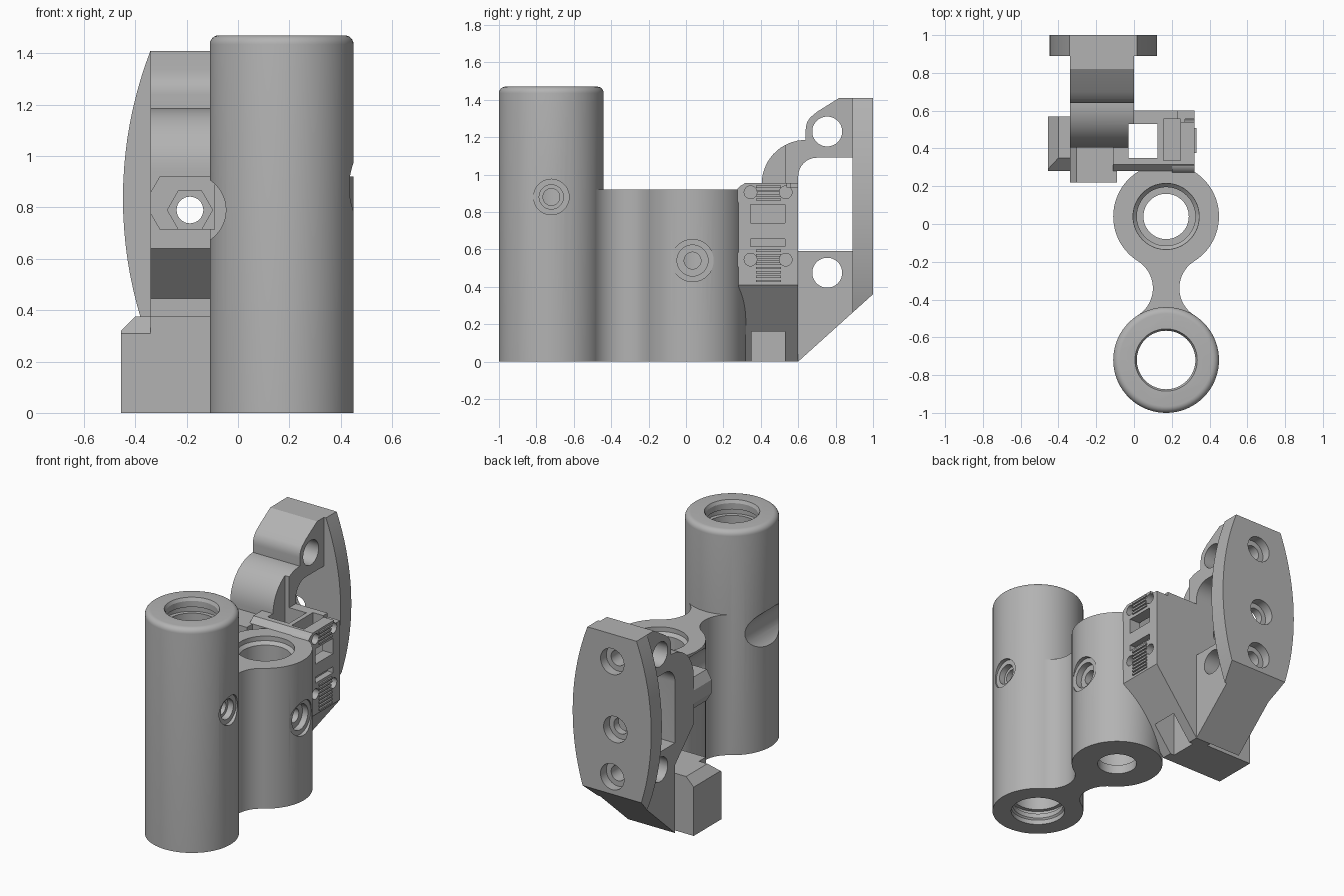
import bpy, bmesh, math
from mathutils import Vector

if "Cube" in bpy.data.objects:
    bpy.data.objects.remove(bpy.data.objects["Cube"], do_unlink=True)

grey = bpy.data.materials.new("plain_grey")
grey.use_nodes = True
colour = (0.45, 0.45, 0.45, 1)
grey.diffuse_color = colour
grey.node_tree.nodes["Principled BSDF"].inputs["Base Color"].default_value = colour


def place(axis, a, b, t):
    return {"x": (t, a, b), "y": (a, t, b), "z": (a, b, t)}[axis]


def finish(bm, name):
    bmesh.ops.recalc_face_normals(bm, faces=bm.faces[:])
    mesh = bpy.data.meshes.new(name)
    bm.to_mesh(mesh)
    bm.free()
    ob = bpy.data.objects.new(name, mesh)
    bpy.context.collection.objects.link(ob)
    mesh.materials.append(grey)
    return ob


def prism(name, axis, pts, lo, hi):
    bm = bmesh.new()
    rings = [[bm.verts.new(place(axis, a, b, t)) for a, b in pts] for t in (lo, hi)]
    n = len(pts)
    bm.faces.new(rings[0])
    bm.faces.new(rings[1][::-1])
    for i in range(n):
        j = (i + 1) % n
        bm.faces.new((rings[0][i], rings[0][j], rings[1][j], rings[1][i]))
    return finish(bm, name)


def arc(a, b, r, start, end, n):
    angles = [math.radians(start + (end - start) * i / n) for i in range(n + 1)]
    return [(a + r * math.cos(t), b + r * math.sin(t)) for t in angles]


def rod(name, axis, a, b, r, lo, hi, n=48):
    return prism(name, axis, arc(a, b, r, 0, 360, n)[:-1], lo, hi)


def box(name, x0, x1, y0, y1, z0, z1):
    return prism(name, "z", [(x0, y0), (x1, y0), (x1, y1), (x0, y1)], z0, z1)


def turned(name, x, y, profile, n=72):
    """Solid of revolution about a vertical axis, profile of (radius, z)."""
    bm = bmesh.new()
    rings = [[bm.verts.new((x + px, y + py, z)) for px, py in arc(0, 0, r, 0, 360, n)[:-1]]
             for r, z in profile]
    bm.faces.new(rings[0])
    bm.faces.new(rings[-1])
    for lower, upper in zip(rings, rings[1:]):
        for i in range(n):
            j = (i + 1) % n
            bm.faces.new((lower[i], lower[j], upper[j], upper[i]))
    return finish(bm, name)


def combine(base, parts, operation):
    bpy.context.view_layer.objects.active = base
    for part in parts:
        mod = base.modifiers.new(operation.lower(), "BOOLEAN")
        mod.operation = operation
        mod.solver = "EXACT"
        mod.object = part
        bpy.ops.object.modifier_apply(modifier=mod.name)
        bpy.data.objects.remove(part, do_unlink=True)


TX, TALL_Y, SHORT_Y, R = 0.17, -0.72, 0.04, 0.28
ARM_X = (-0.34, 0.0)

# Two vertical tubes
body = turned("bracket_body", TX, TALL_Y,
              [(R, 0), (R, 1.435)] + [(R - 0.035 + a, 1.435 + b) for a, b in arc(0, 0, 0.035, 15, 90, 5)])
short_tube = rod("short_tube", "z", TX, SHORT_Y, R, 0, 0.92, 72)

# Waisted web between the tubes
web = box("web", TX - 0.149, TX + 0.149, TALL_Y + 0.1, SHORT_Y - 0.1, 0, 0.92)
combine(web, [rod("waist", "z", TX + s * 0.239, -0.34, 0.169, -0.1, 1.1, 64) for s in (-1, 1)],
        "DIFFERENCE")

# Column and sensor block with a sloped underside
column = box("column", -0.11, 0.3, 0.04, 0.3, 0, 0.92)
combine(column, [prism("column_trim", "z", [(0.3, 0.28), (0.5, 0.28), (0.5, 0), (0.45, 0.04)]
                       + arc(TX, SHORT_Y, R, 10, 60, 10), -0.1, 1.1)], "DIFFERENCE")
block = prism("sensor_block", "y", [(-0.11, 0), (0, 0), (0.32, 0.41), (0.32, 0.955), (-0.11, 0.955)],
              0.28, 0.6)
combine(block, [prism("block_chamfer", "x", [(0.2, 0.92), (0.28, 0.92), (0.32, 0.96), (0.32, 1.1), (0.2, 1.1)],
                      -0.2, 0.5)], "DIFFERENCE")

# Arm with rounded shoulder and window
arm = prism("arm", "x",
            [(0.6, 0), (0.95, 0.315), (0.95, 1.41), (0.82, 1.41), (0.7, 1.335)]
            + arc(0.74, 1.24, 0.1, 140, 180, 5) + [(0.64, 1.185)]
            + arc(0.64, 0.95, 0.235, 95, 180, 14) + [(0.405, 0.64), (0.6, 0.445)], *ARM_X)
combine(arm, [prism("window", "x", [(0.89, 0.59), (0.89, 1.09)] + arc(0.7, 0.99, 0.1, 90, 180, 8)
                    + [(0.6, 0.59)], -0.5, 0.2)]
        + [rod("cross_hole", "x", 0.755, z, 0.08, -0.5, 0.2) for z in (1.23, 0.475)], "DIFFERENCE")

# Bowed mounting plate, cut along the arm slope
bow = 1.6
half = math.degrees(math.asin(0.575 / bow))
plate = prism("mounting_plate", "y",
              arc(-0.163 + 0.285 - bow, 0.835, bow, -half, half, 20)
              + arc(-0.163 - 0.285 + bow, 0.835, bow, 180 - half, 180 + half, 20), 0.89, 1.0)
combine(plate, [prism("slope_cut", "x", [(0.8, 0.18), (1.1, 0.45), (1.1, 0), (0.8, 0)], -0.8, 0.5)],
        "DIFFERENCE")

# Nut boss and foot
boss = prism("nut_boss", "y", [(-0.09, 0.715), (-0.305, 0.715), (-0.34, 0.775), (-0.34, 0.86),
                               (-0.305, 0.92), (-0.09, 0.92)], 0.22, 0.45)
foot = prism("foot", "y", [(-0.05, 0), (-0.455, 0), (-0.455, 0.32), (-0.4, 0.375), (-0.05, 0.375)],
             0.28, 0.57)
combine(foot, [prism("foot_chamfer", "x", [(0.2, 0.31), (0.28, 0.31), (0.35, 0.375), (0.35, 0.5), (0.2, 0.5)],
                     -0.6, -0.34)], "DIFFERENCE")

# Sensor face: ears and raised ribs
ears = [rod("ear", "x", 0.325, z, 0.06, 0.2, 0.32, 32) for z in (0.545, 0.89)]
ribs = [box("rib", 0.3, 0.33, 0.375, 0.508, z, z + 0.012)
        for start, n in ((0.425, 8), (0.86, 4)) for z in [start + 0.023 * i for i in range(n)]]

combine(body, [short_tube, web, column, block, arm, plate, boss, foot] + ears + ribs, "UNION")

# Bores
cuts = [
    turned("tall_bore", TX, TALL_Y, [(0.165, -0.1), (0.165, 0.03), (0.155, 0.04), (0.155, 0.07),
                                     (0.18, 0.07), (0.18, 0.1), (0.155, 0.1), (0.155, 1.37),
                                     (0.18, 1.37), (0.18, 1.41), (0.155, 1.41), (0.155, 1.45),
                                     (0.165, 1.47), (0.165, 1.6)]),
    turned("short_bore", TX, SHORT_Y, [(0.12, -0.1), (0.12, 0.06), (0.155, 0.06), (0.155, 0.87),
                                       (0.175, 0.89), (0.175, 1.1)]),
    # Tool clearance, through bolt and nut pocket
    rod("tool_clearance", "y", -0.187, 0.79, 0.14, -1.2, 0.2199),
    rod("middle_bolt", "y", -0.187, 0.79, 0.052, 0.1, 1.1, 32),
    rod("nut_pocket", "y", -0.187, 0.79, 0.088, 0.1, 0.3, 6),
    rod("middle_recess", "y", -0.187, 0.79, 0.085, 0.94, 1.1, 32),
    # Wire shaft and sensor slot
    box("wire_shaft", -0.03, 0.125, 0.35, 0.53, -0.1, 1.5),
    box("sensor_slot", 0.155, 0.245, 0.335, 0.555, 0.5, 1.1),
    box("slot_step", 0.23, 0.36, 0.54, 0.7, 0.93, 1.1),
    box("upper_opening", 0.2, 0.4, 0.345, 0.528, 0.74, 0.84),
    box("lower_opening", 0.28, 0.4, 0.345, 0.528, 0.615, 0.655),
]
# Plate screws
for z in (1.23, 0.475):
    cuts += [rod("plate_screw", "y", -0.165, z, 0.05, 0.75, 1.1, 32),
             rod("plate_recess", "y", -0.165, z, 0.085, 0.94, 1.1, 32)]
# Side set screws: spot face, recess and hole
for y, z, wide in ((-0.72, 0.88, 0.095), (0.035, 0.54, 0.113)):
    cuts += [rod("spot_face", "x", y, z, wide, 0.425, 0.6, 40),
             rod("screw_recess", "x", y, z, wide - 0.03, 0.385, 0.6, 40),
             rod("screw_hole", "x", y, z, 0.045, 0.2, 0.6, 32)]
# Sensor pin holes
cuts += [rod("pin_hole", "x", y, z, 0.034, 0.27, 0.6, 24)
         for y in (0.345, 0.533) for z in (0.545, 0.905)]
combine(body, cuts, "DIFFERENCE")

bpy.ops.object.select_all(action="DESELECT")
body.select_set(True)
bpy.context.view_layer.objects.active = body
bpy.ops.object.shade_smooth_by_angle(angle=math.radians(25))
